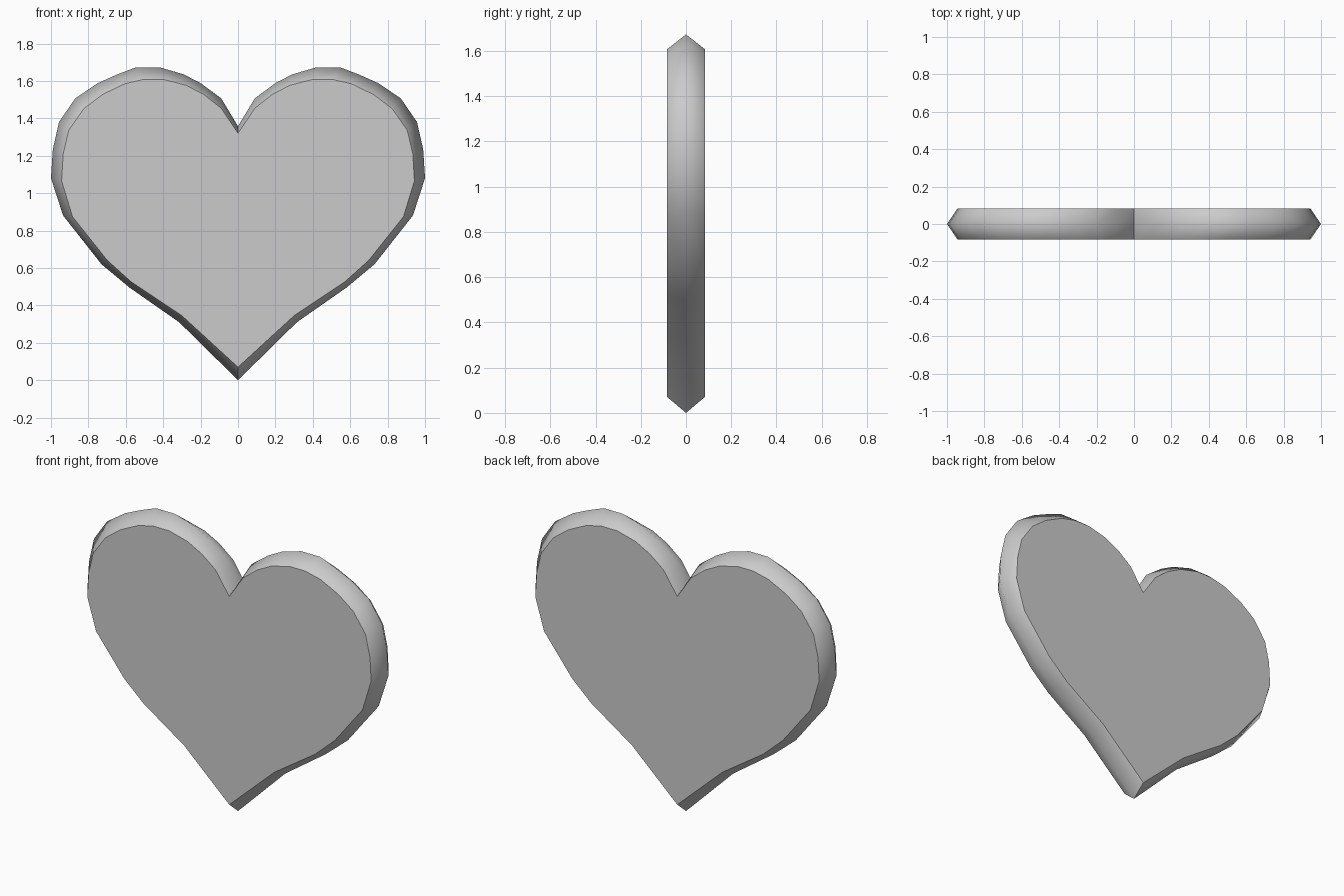
import bpy, bmesh

if "Cube" in bpy.data.objects:
    bpy.data.objects.remove(bpy.data.objects["Cube"])

HALF_DEPTH = 0.083

# Right half of the outline, tip to notch: widest ridge and flat face rim (x, z)
ridge = [(0, 0), (0.315, 0.31), (0.58, 0.495), (0.73, 0.62), (0.935, 0.88),
         (1.0, 1.08), (0.99, 1.235), (0.957, 1.38), (0.87, 1.507), (0.75, 1.588),
         (0.645, 1.635), (0.545, 1.673), (0.42, 1.673), (0.29, 1.635),
         (0.20, 1.588), (0.09, 1.507), (0, 1.358)]
rim = [(0, 0.07), (0.30, 0.345), (0.57, 0.525), (0.70, 0.642), (0.885, 0.875),
       (0.943, 1.065), (0.935, 1.208), (0.905, 1.336), (0.824, 1.452), (0.725, 1.527),
       (0.605, 1.585), (0.505, 1.608), (0.40, 1.608), (0.278, 1.577),
       (0.182, 1.527), (0.09, 1.454), (0, 1.32)]


def mirrored(half):
    return half + [(-x, z) for x, z in half[-2:0:-1]]


bm = bmesh.new()


def ring(half, y):
    return [bm.verts.new((x, y, z)) for x, z in mirrored(half)]


front, middle, back = ring(rim, -HALF_DEPTH), ring(ridge, 0), ring(rim, HALF_DEPTH)
n = len(front)

# Flat front and back faces
caps = [bm.faces.new(front), bm.faces.new(back[::-1])]

# Rounded border, smooth shaded
for a, b in ((front, middle), (middle, back)):
    for i in range(n):
        j = (i + 1) % n
        bm.faces.new((a[j], a[i], b[i], b[j])).smooth = True

# Hard edges around the faces, at the tip and at the notch
for cap in caps:
    for e in cap.edges:
        e.smooth = False
for e in bm.edges:
    if all(abs(v.co.x) < 1e-5 for v in e.verts):
        e.smooth = False

bmesh.ops.recalc_face_normals(bm, faces=bm.faces)
mesh = bpy.data.meshes.new("heart")
bm.to_mesh(mesh)
bm.free()
bpy.context.collection.objects.link(bpy.data.objects.new("heart", mesh))
